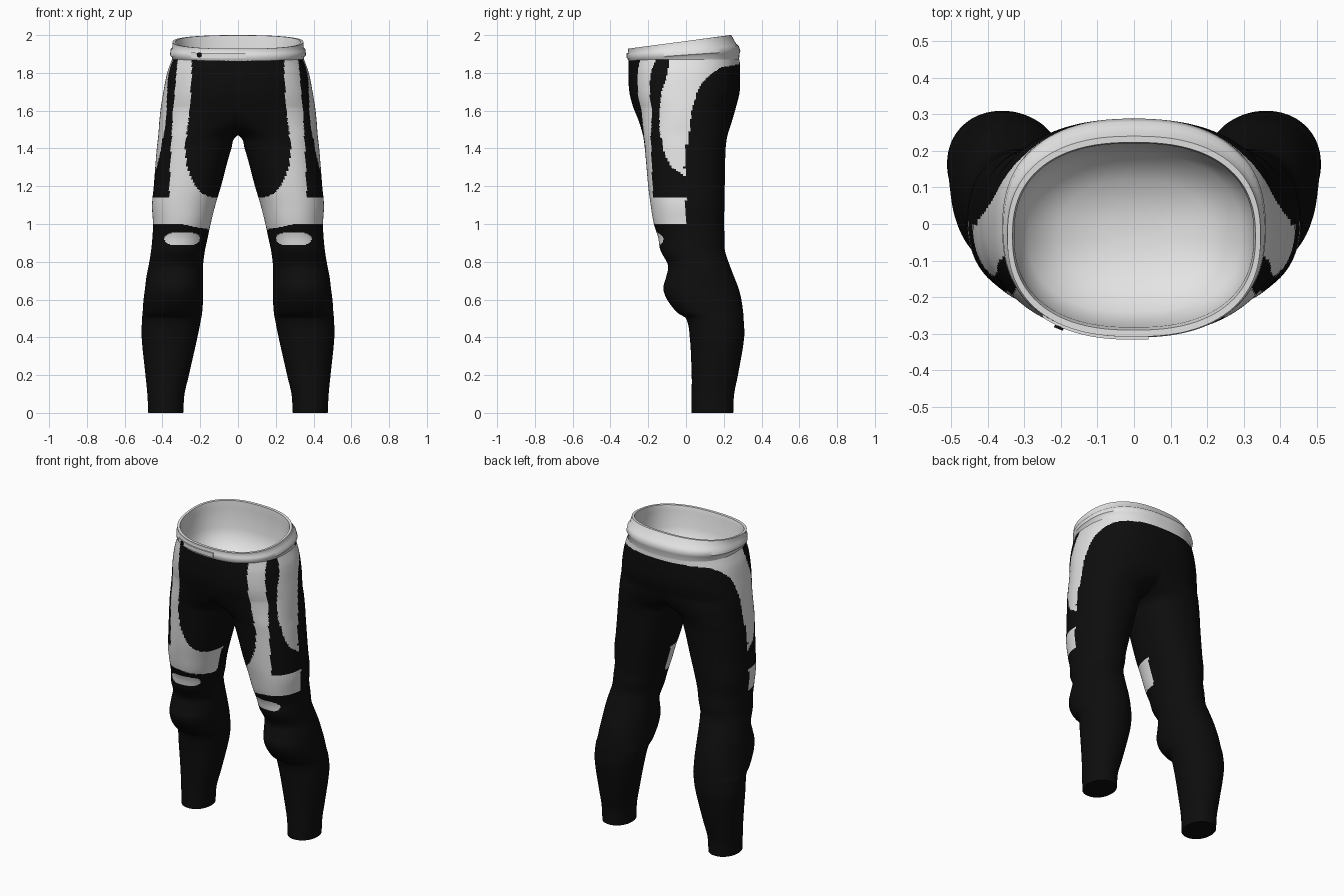
import bpy, bmesh, math
from mathutils import Matrix

if "Cube" in bpy.data.objects:
    bpy.data.objects.remove(bpy.data.objects["Cube"])

def material(name, rgb):
    m = bpy.data.materials.new(name)
    m.diffuse_color = (*rgb, 1)
    m.use_nodes = True
    m.node_tree.nodes["Principled BSDF"].inputs["Base Color"].default_value = m.diffuse_color
    return m

BLACK = material("black fabric", (0.004, 0.004, 0.004))
WHITE = material("white fabric", (0.78, 0.78, 0.78))

def finish(bm, name, mats, angle=40):
    me = bpy.data.meshes.new(name)
    bm.to_mesh(me)
    bm.free()
    ob = bpy.data.objects.new(name, me)
    bpy.context.collection.objects.link(ob)
    for m in mats:
        me.materials.append(m)
    bpy.ops.object.select_all(action='DESELECT')
    ob.select_set(True)
    bpy.context.view_layer.objects.active = ob
    bpy.ops.object.shade_smooth_by_angle(angle=math.radians(angle))
    return ob

def lerp(table, z):
    """Straight-line lookup in (z, value) pairs."""
    if z <= table[0][0]:
        return table[0][1]
    for (z0, v0), (z1, v1) in zip(table, table[1:]):
        if z <= z1:
            return v0 + (v1 - v0) * (z - z0) / (z1 - z0)
    return table[-1][1]

def smooth(rows, z, k):
    """Hermite lookup of column k in the profile rows."""
    i = 0
    while i < len(rows) - 2 and z > rows[i + 1][0]:
        i += 1
    def slope(j):
        a, b = rows[max(j - 1, 0)], rows[min(j + 1, len(rows) - 1)]
        return (b[k] - a[k]) / (b[0] - a[0])
    h = rows[i + 1][0] - rows[i][0]
    t = (z - rows[i][0]) / h
    p, q = rows[i][k], rows[i + 1][k]
    return ((2*t**3 - 3*t*t + 1) * p + (t**3 - 2*t*t + t) * h * slope(i)
            + (3*t*t - 2*t**3) * q + (t**3 - t*t) * h * slope(i + 1))

def power(v, e):
    return math.copysign(abs(v) ** e, v)

# Leg profile: height, inner x, outer x, front y, back y
ROWS = [(0, .29, .475, .03, .25), (.1, .283, .48, .03, .255), (.2, .26, .49, .03, .275),
        (.4, .215, .51, .02, .308), (.5, .195, .508, .0, .305), (.53, .19, .505, -.045, .303),
        (.6, .185, .5, -.1, .293), (.66, .185, .492, -.12, .278), (.72, .185, .485, -.105, .255),
        (.78, .185, .473, -.095, .232), (.86, .175, .46, -.135, .206), (.93, .16, .453, -.148, .205),
        (1.0, .145, .45, -.17, .2), (1.1, .12, .455, -.187, .204), (1.2, .09, .446, -.2, .205),
        (1.4, .035, .43, -.218, .21), (1.47, 0, .422, -.228, .22), (1.55, -.2, .416, -.252, .245),
        (1.62, -.41, .408, -.28, .265), (1.7, -.4, .395, -.3, .284), (1.8, -.375, .375, -.305, .287),
        (1.87, -.35, .35, -.303, .284)]
N = 120

def section(z):
    """Half cross-section from the inner front round the outside to the inner back."""
    inner, outer, front, back = (smooth(ROWS, z, k) for k in (1, 2, 3, 4))
    inner = max(inner, -outer)
    if abs(inner) < 1e-4:
        inner = 0
    cx, a = (inner + outer) / 2, (outer - inner) / 2
    cy, b = (front + back) / 2, (back - front) / 2
    n = lerp([(.8, 2.1), (1.6, 2.4)], z)
    end = math.pi if inner >= 0 else math.acos(-(cx / a) ** (n / 2))
    pts = []
    for i in range(N + 1):
        t = -end + 2 * end * i / N
        x = cx + a * power(math.cos(t), 2 / n)
        if inner < 0 and i in (0, N):
            x = 0
        pts.append((x, cy + b * power(math.sin(t), 2 / n), z))
    return pts

# Borders of the coloured panels, each by height
PANEL = [(1.14, .13), (1.145, .16), (1.17, .2), (1.2, .225), (1.25, .25), (1.3, .27),
         (1.4, .28), (1.5, .27), (1.6, .255), (1.8, .245)]
STRIPE = [(1.14, .365), (1.4, .355), (1.6, .343), (1.87, .32)]
SIDE_FRONT = [(1.25, 0), (1.27, -.03), (1.3, -.075), (1.35, -.105), (1.4, -.12), (1.5, -.14),
              (1.6, -.14), (1.7, -.13), (1.8, -.095), (1.87, -.09)]
SIDE_BACK = [(1.25, 0), (1.3, -.01), (1.4, 0), (1.5, .02), (1.6, .03), (1.7, .06),
             (1.75, .085), (1.8, .14), (1.83, .19), (1.85, .3)]

def is_white(x, y, z):
    x = abs(x)
    if z > 1.14:
        if y < -.05 and lerp(PANEL, z) < x < lerp(STRIPE, z):
            return True
        return (z > 1.25 and (x > .25 or z > 1.6)
                and lerp(SIDE_FRONT, z) < y < lerp(SIDE_BACK, z))
    if z > .96:   # band above the knee
        return y < 0 and z > lerp([(.15, .97), (.3, 1.0)], x)
    # small knee patch
    return y < 0 and (abs(x - .295) / .093) ** 3 + (abs(z - .922) / .034) ** 2.5 < 1

# Trousers: two mirrored half lofts that join above the crotch
bm = bmesh.new()
for side in (1, -1):
    rings = [[bm.verts.new((side * x, y, z)) for x, y, z in section(i / 200)]
             for i in range(375)]
    for r, s in zip(rings, rings[1:]):
        for j in range(N):
            bm.faces.new((r[j], r[j + 1], s[j + 1], s[j])[::side])
    bm.faces.new(rings[0][:-1][::-side])
bmesh.ops.remove_doubles(bm, verts=bm.verts[:], dist=1e-5)
for f in bm.faces:
    f.material_index = int(is_white(*f.calc_center_median()))
finish(bm, "trousers", [BLACK, WHITE])

# Waistband rings: half width, front y, back y, front z, back z (outside, over the rim, lining)
BAND = [(.345, -.298, .28, 1.85, 1.86), (.351, -.304, .284, 1.866, 1.905),
        (.36, -.31, .288, 1.874, 1.915), (.357, -.31, .278, 1.9, 1.945),
        (.348, -.305, .265, 1.908, 1.955), (.346, -.308, .24, 1.928, 2.0),
        (.332, -.29, .223, 1.928, 1.999), (.327, -.282, .22, 1.9, 1.95),
        (.325, -.275, .22, 1.8, 1.82), (.29, -.24, .19, 1.72, 1.73),
        (.2, -.16, .12, 1.66, 1.67), (.08, -.07, .03, 1.64, 1.64)]

def band_point(row, t):
    a, f, b, zf, zb = row
    s = power(math.sin(t), 2 / 2.4)
    u = (s + 1) / 2
    return (a * power(math.cos(t), 2 / 2.4), f + (b - f) * u, zf + (zb - zf) * u)

bm = bmesh.new()
M = 96
rings = [[bm.verts.new(band_point(row, 2 * math.pi * j / M)) for j in range(M)] for row in BAND]
for r, s in zip(rings, rings[1:]):
    for j in range(M):
        k = (j + 1) % M
        bm.faces.new((r[j], r[k], s[k], s[j]))
bm.faces.new(rings[-1])
finish(bm, "waistband", [WHITE], 50)

# Closing tab on the front of the waistband
bm = bmesh.new()
cols = []
for i in range(25):
    x = -.25 + .29 * i / 24
    y = -.011 - .305 * (1 - (abs(x) / .36) ** 2.4) ** (1 / 2.4)
    cols.append([bm.verts.new((x, y + d, z + .04 * (y + .31)))
                 for d, z in ((0, 1.878), (0, 1.905), (.008, 1.905), (.008, 1.878))])
for c, d in zip(cols, cols[1:]):
    for j in range(4):
        bm.faces.new((c[j], d[j], d[(j + 1) % 4], c[(j + 1) % 4]))
bm.faces.new(cols[0])
bm.faces.new(cols[-1][::-1])
bmesh.ops.recalc_face_normals(bm, faces=bm.faces[:])
finish(bm, "waist_tab", [WHITE])

# Snap button on the tab
bm = bmesh.new()
bmesh.ops.create_cone(bm, cap_ends=True, segments=20, radius1=.013, radius2=.013, depth=.008,
                      matrix=Matrix.Translation((-.205, -.283, 1.895))
                      @ Matrix.Rotation(math.radians(-22), 4, 'Z')
                      @ Matrix.Rotation(math.pi / 2, 4, 'X'))
finish(bm, "snap_button", [BLACK])
